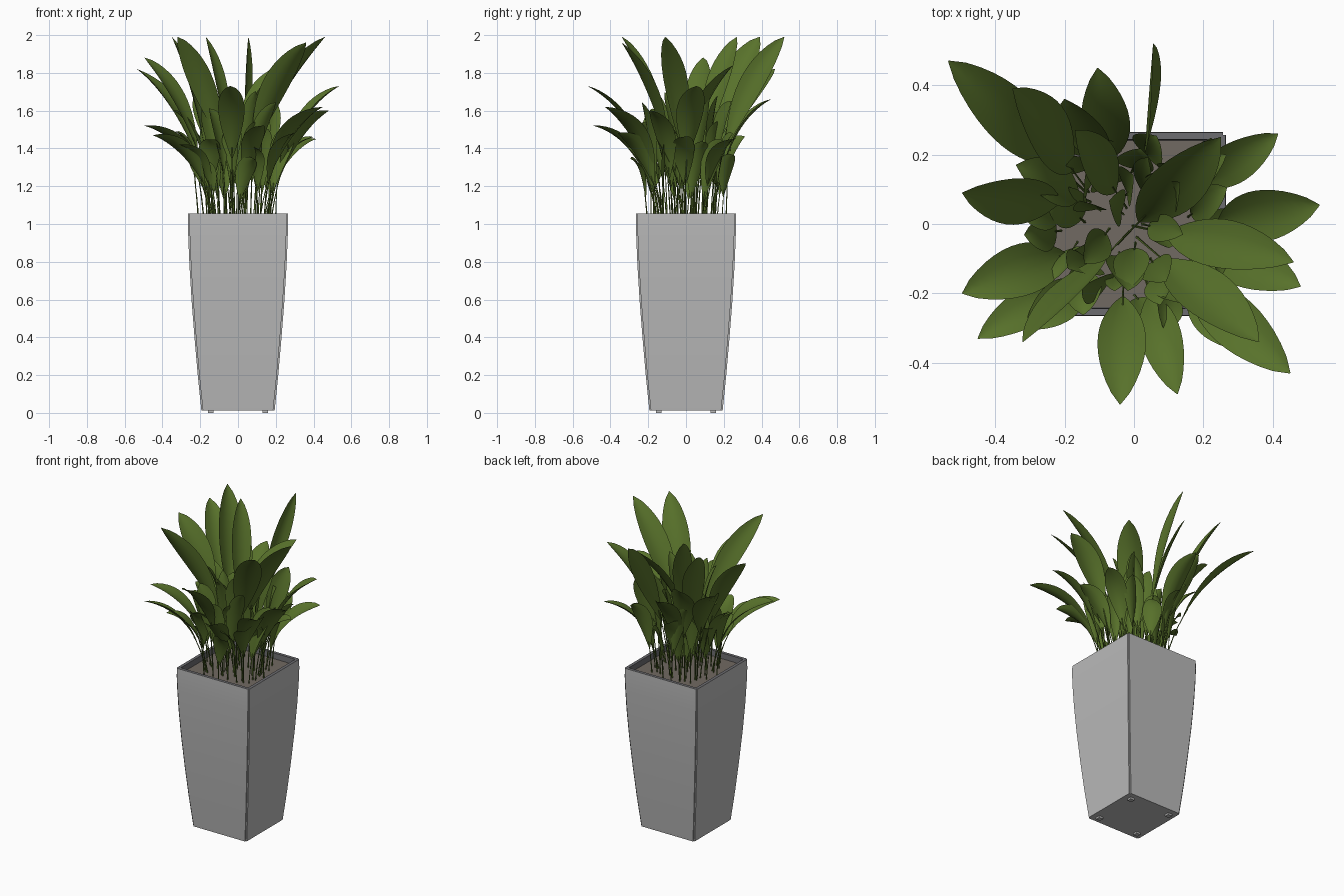
import bpy, bmesh, math, random
from mathutils import Vector, Quaternion

if "Cube" in bpy.data.objects:
    bpy.data.objects.remove(bpy.data.objects["Cube"])

random.seed(7)
SOIL_Z = 1.02


def material(name, rgb):
    m = bpy.data.materials.new(name)
    m.diffuse_color = (*rgb, 1)
    m.use_nodes = True
    m.node_tree.nodes["Principled BSDF"].inputs["Base Color"].default_value = m.diffuse_color
    return m


pot_grey = material("pot grey", (0.49, 0.49, 0.49))
dark_grey = material("dark grey", (0.15, 0.15, 0.16))
soil_brown = material("soil brown", (0.165, 0.142, 0.122))
leaf_green = material("leaf green", (0.098, 0.168, 0.024))


def make_object(name, bm, mats, smooth=None):
    me = bpy.data.meshes.new(name)
    bm.to_mesh(me)
    bm.free()
    ob = bpy.data.objects.new(name, me)
    bpy.context.collection.objects.link(ob)
    for m in mats:
        me.materials.append(m)
    if smooth:
        bpy.ops.object.select_all(action='DESELECT')
        ob.select_set(True)
        bpy.context.view_layer.objects.active = ob
        bpy.ops.object.shade_smooth_by_angle(angle=math.radians(smooth))
    return ob


def bridge(bm, a, b):
    n = len(a)
    return [bm.faces.new((a[i], a[(i + 1) % n], b[(i + 1) % n], b[i])) for i in range(n)]


# Planter: curved four-panel shell with a notched seam down every corner
def section(bm, w, z, gap):
    d = w + gap
    ring = []
    for k in range(4):
        c, s = round(math.cos(k * math.pi / 2)), round(math.sin(k * math.pi / 2))
        for x, y in ((d, -w), (d, w), (w, w)):
            ring.append(bm.verts.new((x * c - y * s, x * s + y * c, z)))
    return ring


profile = [(0.186, 0.012), (0.196, 0.11), (0.206, 0.21), (0.2225, 0.4), (0.238, 0.6),
           (0.249, 0.78), (0.255, 0.92), (0.257, 1.0), (0.256, 1.056)]
bm = bmesh.new()
rings = [section(bm, w, z, 0.008) for w, z in profile]
for a, b in zip(rings, rings[1:]):
    bridge(bm, a, b)
rim = section(bm, 0.242, 1.056, 0.002)
well = section(bm, 0.240, SOIL_Z - 0.01, 0.002)
for f in bridge(bm, rings[-1], rim) + bridge(bm, rim, well):
    f.material_index = 1
bm.faces.new(rings[0][::-1])
make_object("planter", bm, [pot_grey, dark_grey], 25)

# Feet: thin pads under the planter corners
bm = bmesh.new()
for sx in (-1, 1):
    for sy in (-1, 1):
        r = bmesh.ops.create_cube(bm, size=1)["verts"]
        bmesh.ops.scale(bm, verts=r, vec=(0.03, 0.03, 0.012))
        bmesh.ops.translate(bm, verts=r, vec=(sx * 0.145, sy * 0.145, 0.006))
make_object("feet", bm, [pot_grey])

# Soil
bm = bmesh.new()
bmesh.ops.create_grid(bm, x_segments=1, y_segments=1, size=0.241)
bmesh.ops.translate(bm, verts=bm.verts, vec=(0, 0, SOIL_Z))
make_object("soil", bm, [soil_brown])

# Plant: every leaf is an arching stem that opens into a cupped blade
leaves = bmesh.new()
stems = bmesh.new()


def add_leaf(base, tip, width, twist, start):
    droop = min(0.92, max(0.6, 0.92 - 0.5 * (tip.z - 1.4)))
    ctrl = base.lerp(tip, 0.2)
    ctrl.z = base.z + droop * (tip.z - base.z)
    out = tip - base
    flat = Vector((out.y, -out.x, 0)).normalized()

    def frame(u):
        p = base * (1 - u) ** 2 + ctrl * 2 * u * (1 - u) + tip * u * u
        t = ((ctrl - base) * (1 - u) + (tip - ctrl) * u).normalized()
        side = Quaternion(t, twist) @ flat
        return p, side, side.cross(t).normalized()

    # blade: long narrow foot, fullest past the middle, blunt tip
    n, prev = 14, None
    for i in range(n + 1):
        v = i / n
        p, side, nor = frame(start + (1 - start) * v)
        h = 0.5 * width * max(0.004, math.sin(math.pi * v ** 1.2)) ** 0.72
        row = [leaves.verts.new(p + side * (h * s) + nor * (0.3 * h * s * s))
               for s in (-1, -0.5, 0, 0.5, 1)]
        if prev:
            for j in range(4):
                leaves.faces.new((prev[j], prev[j + 1], row[j + 1], row[j]))
        prev = row
    # stem
    prev = None
    for i in range(7):
        p, side, nor = frame((start + 0.08) * i / 6)
        r = 0.004 - 0.0003 * i
        ring = [stems.verts.new(p + o * r) for o in (side, nor, -side, -nor)]
        if prev:
            bridge(stems, prev, ring)
        prev = ring


# Large outer leaves: tip x, y, z, width, root position factor, twist
big = [
    (-0.535, 0.47, 1.82, 0.16, 0.25, 0.25), (0.055, 0.52, 1.99, 0.13, 0.3, 1.4),
    (0.25, 0.25, 1.84, 0.16, -0.2, 0.3), (0.46, -0.11, 1.99, 0.15, 0.05, -0.3),
    (0.36, -0.34, 1.96, 0.16, 0.1, -0.4), (-0.35, 0.39, 1.99, 0.17, 0.3, 0.6),
    (-0.17, 0.27, 1.99, 0.13, 0.1, 0.5), (-0.105, 0.45, 1.66, 0.14, 0.35, 0.0),
    (-0.495, 0.09, 1.88, 0.15, 0.3, -0.4), (-0.495, -0.2, 1.52, 0.15, 0.3, 0.1),
    (-0.45, -0.33, 1.47, 0.12, 0.35, 0.3), (-0.31, -0.30, 1.42, 0.12, 0.45, 0.0),
    (-0.04, -0.52, 1.73, 0.14, 0.2, 0.0), (0.125, -0.49, 1.52, 0.12, 0.35, 0.1),
    (0.45, -0.43, 1.62, 0.15, 0.3, 0.0), (0.48, -0.18, 1.6, 0.14, 0.35, -0.3),
    (0.535, 0.055, 1.73, 0.15, 0.3, 0.1), (0.415, 0.26, 1.45, 0.12, 0.4, 0.2),
    (-0.34, 0.17, 1.6, 0.13, 0.4, 0.4), (0.40, -0.02, 1.46, 0.12, 0.4, 0.2),
    (0.20, 0.24, 1.65, 0.12, 0.6, 1.2), (-0.32, -0.34, 1.99, 0.13, 0.1, 1.0),
    (-0.2, 0.36, 1.72, 0.16, 0.4, -0.4), (0.3, -0.36, 1.48, 0.12, 0.45, 0.3),
]
for x, y, z, w, k, tw in big:
    root = Vector((x * k + random.uniform(-0.03, 0.03), y * k + random.uniform(-0.03, 0.03), SOIL_Z))
    add_leaf(root, Vector((x, y, z)), w, tw, 0.34 if z > 1.7 else 0.26)

# Small inner leaves filling the clump
COUNT = 42
for i in range(COUNT):
    a = i * 2.39996
    r0 = 0.22 * math.sqrt((i + 0.5) / COUNT)
    r1 = r0 + random.uniform(0.04, 0.15)
    lean = a + random.uniform(-0.5, 0.5)
    z = random.uniform(1.45, 1.75) - 1.1 * max(0, r0 - 0.08)
    add_leaf(Vector((r0 * math.cos(a), r0 * math.sin(a), SOIL_Z)),
             Vector((r1 * math.cos(lean), r1 * math.sin(lean), z)),
             random.uniform(0.08, 0.12), random.uniform(-1.1, 1.1), random.uniform(0.14, 0.3))

make_object("leaves", leaves, [leaf_green], 60)
make_object("stems", stems, [leaf_green], 60)
